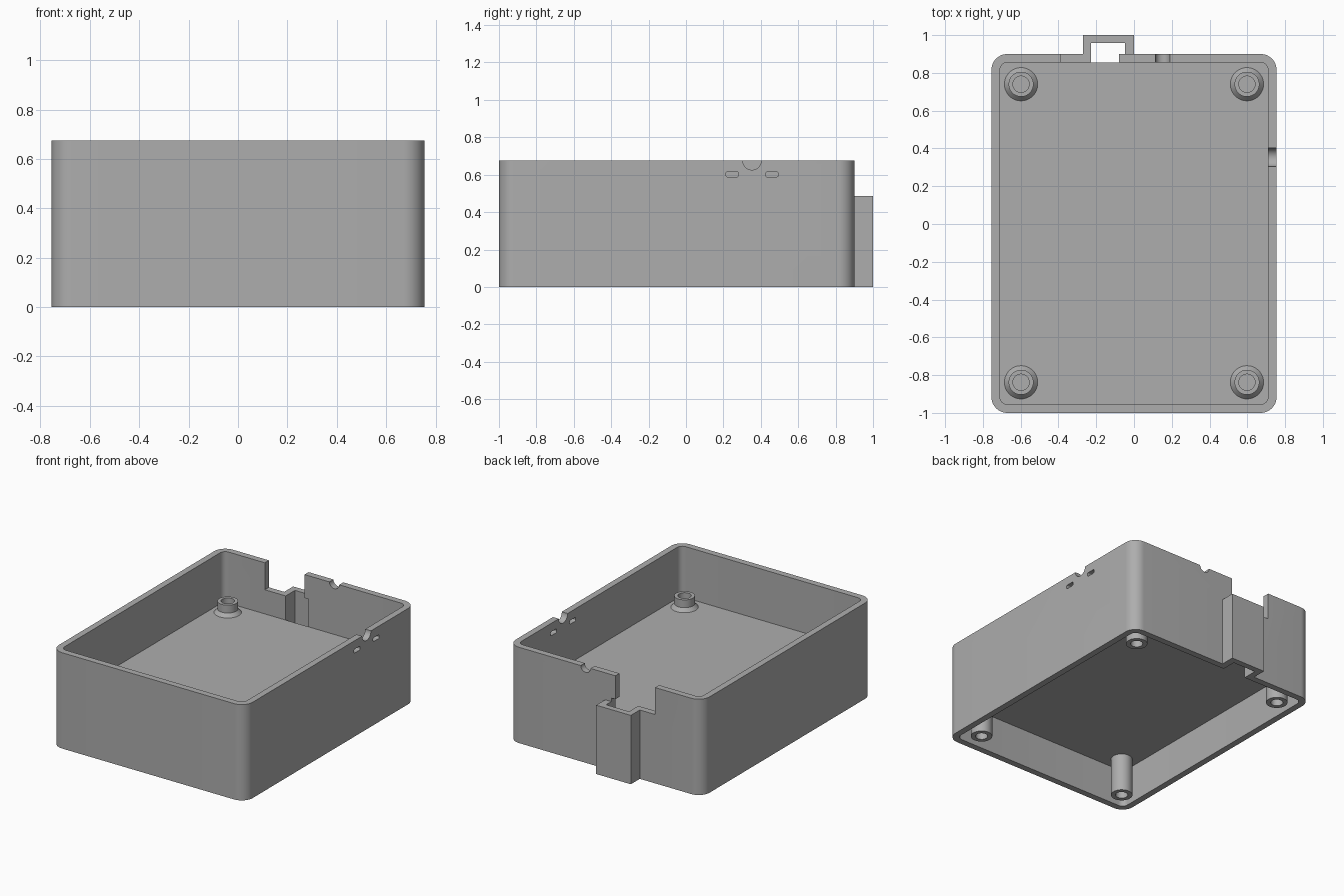
import bpy, bmesh, math

old = bpy.data.objects.get("Cube")
if old:
    bpy.data.objects.remove(old, do_unlink=True)

grey = bpy.data.materials.new("mid grey plastic")
grey.use_nodes = True
COLOUR = (0.42, 0.42, 0.42, 1)
grey.diffuse_color = COLOUR
grey.node_tree.nodes["Principled BSDF"].inputs["Base Color"].default_value = COLOUR

HEIGHT, WALL = 0.675, 0.045
FLOOR_LOW, FLOOR_TOP = 0.27, 0.315
HALF_X, FRONT, BACK = 0.755, -1.0, 0.9
MID_Y = (FRONT + BACK) / 2


def finish(name, bm):
    bmesh.ops.recalc_face_normals(bm, faces=bm.faces)
    mesh = bpy.data.meshes.new(name)
    bm.to_mesh(mesh)
    bm.free()
    mesh.materials.append(grey)
    obj = bpy.data.objects.new(name, mesh)
    bpy.context.collection.objects.link(obj)
    return obj


def block(name, x0, x1, y0, y1, z0, z1, radius=0, axis=2, segments=12):
    """Box between two corners, with the edges along one axis rounded."""
    bm = bmesh.new()
    bmesh.ops.create_cube(bm, size=1)
    for v in bm.verts:
        v.co.x = x1 if v.co.x > 0 else x0
        v.co.y = y1 if v.co.y > 0 else y0
        v.co.z = z1 if v.co.z > 0 else z0
    if radius:
        edges = [e for e in bm.edges
                 if abs((e.verts[0].co - e.verts[1].co).normalized()[axis]) > 0.9]
        bmesh.ops.bevel(bm, geom=edges, offset=radius, segments=segments,
                        profile=0.5, affect='EDGES')
    return finish(name, bm)


def lathe(name, profile, x, y, steps=48):
    """Spin a (radius, height) profile about a vertical axis."""
    bm = bmesh.new()
    verts = [bm.verts.new((r, 0, z)) for r, z in profile]
    edges = [bm.edges.new(pair) for pair in zip(verts, verts[1:])]
    bmesh.ops.spin(bm, geom=verts + edges, cent=(0, 0, 0), axis=(0, 0, 1),
                   angle=math.tau, steps=steps)
    bmesh.ops.remove_doubles(bm, verts=bm.verts, dist=0.0005)
    bmesh.ops.translate(bm, verts=bm.verts, vec=(x, y, 0))
    return finish(name, bm)


def cable_cutter(name, x, y, radius, rotation):
    bpy.ops.mesh.primitive_cylinder_add(vertices=48, radius=radius, depth=0.2,
                                        location=(x, y, HEIGHT), rotation=rotation)
    bpy.context.object.name = name
    return bpy.context.object


def combine(target, tool, operation):
    mod = target.modifiers.new(tool.name, 'BOOLEAN')
    mod.operation, mod.solver, mod.object = operation, 'EXACT', tool
    bpy.context.view_layer.objects.active = target
    bpy.ops.object.modifier_apply(modifier=mod.name)
    bpy.data.objects.remove(tool, do_unlink=True)


# Walls with a compartment above and below the middle floor
case = block("case", -HALF_X, HALF_X, FRONT, BACK, 0, HEIGHT, 0.085)
inner = (-HALF_X + WALL, HALF_X - WALL, FRONT + WALL, BACK - WALL)
combine(case, block("upper", *inner, FLOOR_TOP, 1, 0.04), 'DIFFERENCE')
combine(case, block("lower", *inner, -0.2, FLOOR_LOW, 0.04), 'DIFFERENCE')

# Cable duct on the back wall, open into both compartments
combine(case, block("duct", -0.27, 0, BACK - 0.02, 1.0, 0, 0.485), 'UNION')
combine(case, block("duct_bore", -0.227, -0.048, BACK - WALL, 0.958, -0.1, 0.51),
        'DIFFERENCE')
combine(case, block("rim_notch", -0.39, -0.08, 0.8, 1.1, 0.485, 0.8), 'DIFFERENCE')

# Half-round cable exits in the rim
combine(case, cable_cutter("back_exit", 0.152, BACK, 0.038, (math.pi / 2, 0, 0)),
        'DIFFERENCE')
combine(case, cable_cutter("side_exit", HALF_X, 0.353, 0.049, (0, math.pi / 2, 0)),
        'DIFFERENCE')

# Tie slots either side of the side exit
for offset in (-0.106, 0.106):
    y = 0.353 + offset
    combine(case, block("tie_slot", 0.65, 0.85, y - 0.033, y + 0.033, 0.588, 0.615,
                        0.008, axis=0, segments=4), 'DIFFERENCE')

# Screw posts: flared boss above the floor, hollow leg below
for side, sx in (("left", 1), ("right", -1)):
    for end, y in (("front", MID_Y - 0.788), ("back", MID_Y + 0.79)):
        x = sx * 0.598
        boss = [(0, FLOOR_TOP + 0.005), (0.043, FLOOR_TOP + 0.005), (0.043, 0.395),
                (0.066, 0.395), (0.066, 0.34), (0.088, FLOOR_TOP),
                (0.088, FLOOR_TOP - 0.01), (0, FLOOR_TOP - 0.01)]
        leg = [(0, FLOOR_LOW - 0.005), (0.04, FLOOR_LOW - 0.005), (0.04, 0),
               (0.07, 0), (0.07, FLOOR_LOW + 0.01), (0, FLOOR_LOW + 0.01)]
        lathe(f"{end}_{side}_boss", boss, x, y)
        lathe(f"{end}_{side}_leg", leg, x, y)

# Smooth the round surfaces, keep edges crisp
bpy.ops.object.select_all(action='DESELECT')
for obj in bpy.context.scene.objects:
    if obj.type == 'MESH':
        obj.select_set(True)
        bpy.context.view_layer.objects.active = obj
bpy.ops.object.shade_smooth_by_angle(angle=math.radians(30))
